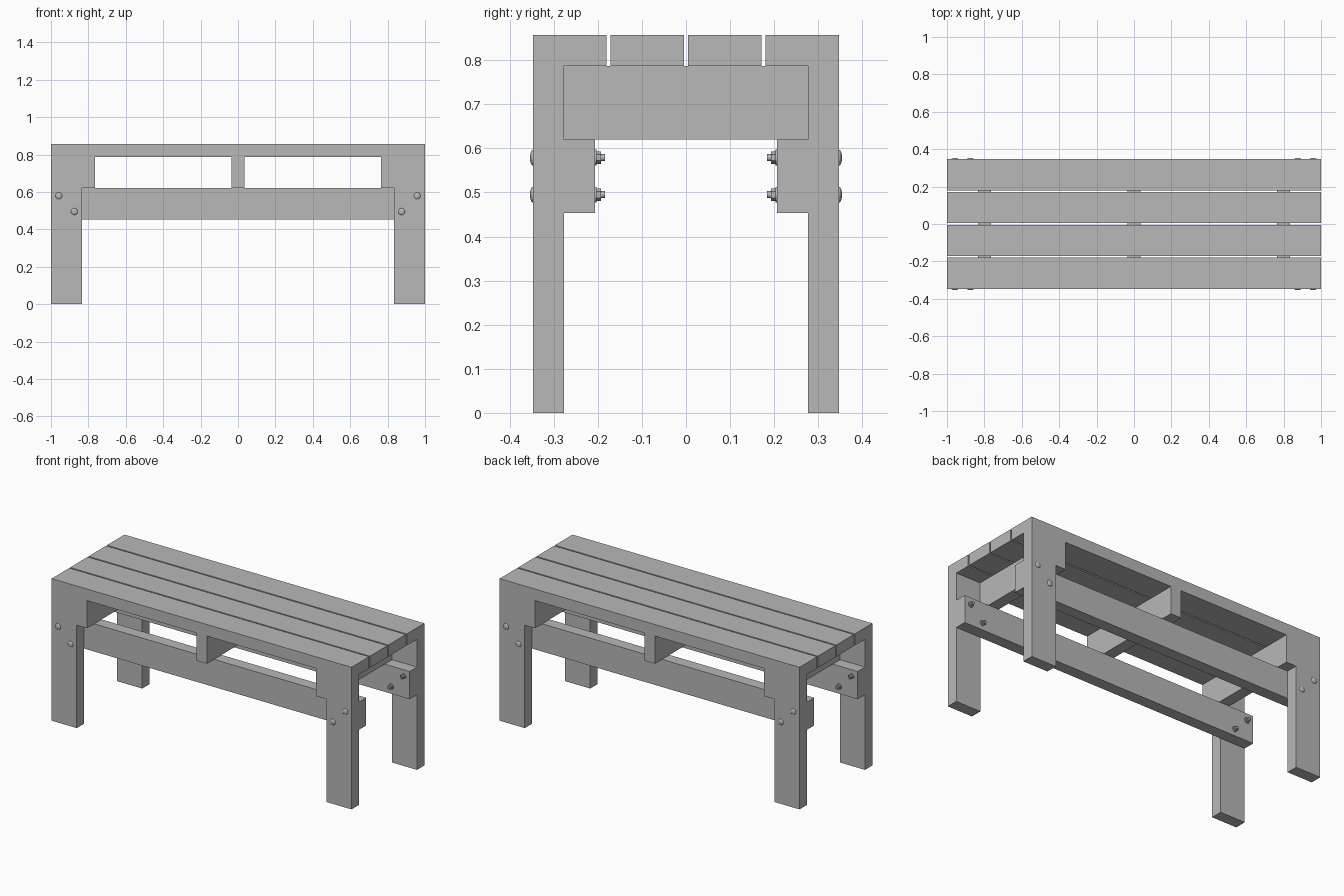
import bpy
import math

cube = bpy.data.objects.get("Cube")
if cube:
    bpy.data.objects.remove(cube, do_unlink=True)

grey = bpy.data.materials.new("plain grey")
grey.use_nodes = True
colour = (0.48, 0.48, 0.48, 1)
grey.diffuse_color = colour
grey.node_tree.nodes["Principled BSDF"].inputs["Base Color"].default_value = colour

# Timber sizes
THICK, WIDE = 0.07, 0.167
HALF_DEPTH = 0.347
SEAT_TOP = 0.857
SLAT_Z = SEAT_TOP - THICK
RAIL_TOP = SLAT_Z - WIDE


def finish(name):
    obj = bpy.context.object
    obj.name = name
    obj.data.materials.append(grey)
    return obj


def board(name, x, y, z):
    """Box spanning the (low, high) pairs x, y and z."""
    spans = (x, y, z)
    bpy.ops.mesh.primitive_cube_add(size=1, location=[(a + b) / 2 for a, b in spans])
    obj = finish(name)
    obj.scale = [b - a for a, b in spans]
    bpy.ops.object.transform_apply(location=False, rotation=False, scale=True)


def around(centre, width):
    return (centre - width / 2, centre + width / 2)


def disc(name, x, z, side, start, end, radius, sides):
    """Cylinder along y, from distance start to end on one side."""
    bpy.ops.mesh.primitive_cylinder_add(
        vertices=sides, radius=radius, depth=end - start,
        location=(x, side * (start + end) / 2, z), rotation=(math.pi / 2, 0, 0))
    finish(name)
    if sides > 6:
        bpy.ops.object.shade_smooth_by_angle()


def bolt(x, z, side):
    inner = HALF_DEPTH - 2 * THICK
    # Domed head
    bpy.ops.mesh.primitive_uv_sphere_add(
        segments=24, ring_count=12, radius=1, location=(x, side * HALF_DEPTH, z))
    head = finish("bolt_head")
    head.scale = (0.018, 0.007, 0.018)
    bpy.ops.object.transform_apply(location=False, rotation=False, scale=True)
    bpy.ops.object.shade_smooth_by_angle()
    # Washer, nut and shank end inside the rail
    disc("washer", x, z, side, inner - 0.004, inner, 0.018, 24)
    disc("nut", x, z, side, inner - 0.014, inner - 0.004, 0.014, 6)
    disc("bolt_shank", x, z, side, inner - 0.023, inner + 0.01, 0.008, 16)


# Seat slats
pitch = (2 * HALF_DEPTH - WIDE) / 3
for i in range(4):
    centre = -HALF_DEPTH + WIDE / 2 + i * pitch
    board("seat_slat", (-1, 1), around(centre, WIDE), (SLAT_Z, SEAT_TOP))

# Cross beams under the slats
for x in (-0.8, 0, 0.8):
    board("cross_beam", around(x, THICK), (-HALF_DEPTH, HALF_DEPTH), (RAIL_TOP, SLAT_Z))

# Legs, long rails and bolts, front and back
for side, label in ((-1, "front"), (1, "back")):
    leg_y = around(side * (HALF_DEPTH - THICK / 2), THICK)
    rail_y = around(side * (HALF_DEPTH - 1.5 * THICK), THICK)
    board(label + "_rail", (-1, 1), rail_y, (RAIL_TOP - WIDE, RAIL_TOP))
    for end in (-1, 1):
        board(label + "_leg", around(end * (1 - WIDE / 2), WIDE), leg_y, (0, SLAT_Z))
        bolt(end * 0.958, 0.579, side)
        bolt(end * 0.875, 0.495, side)
